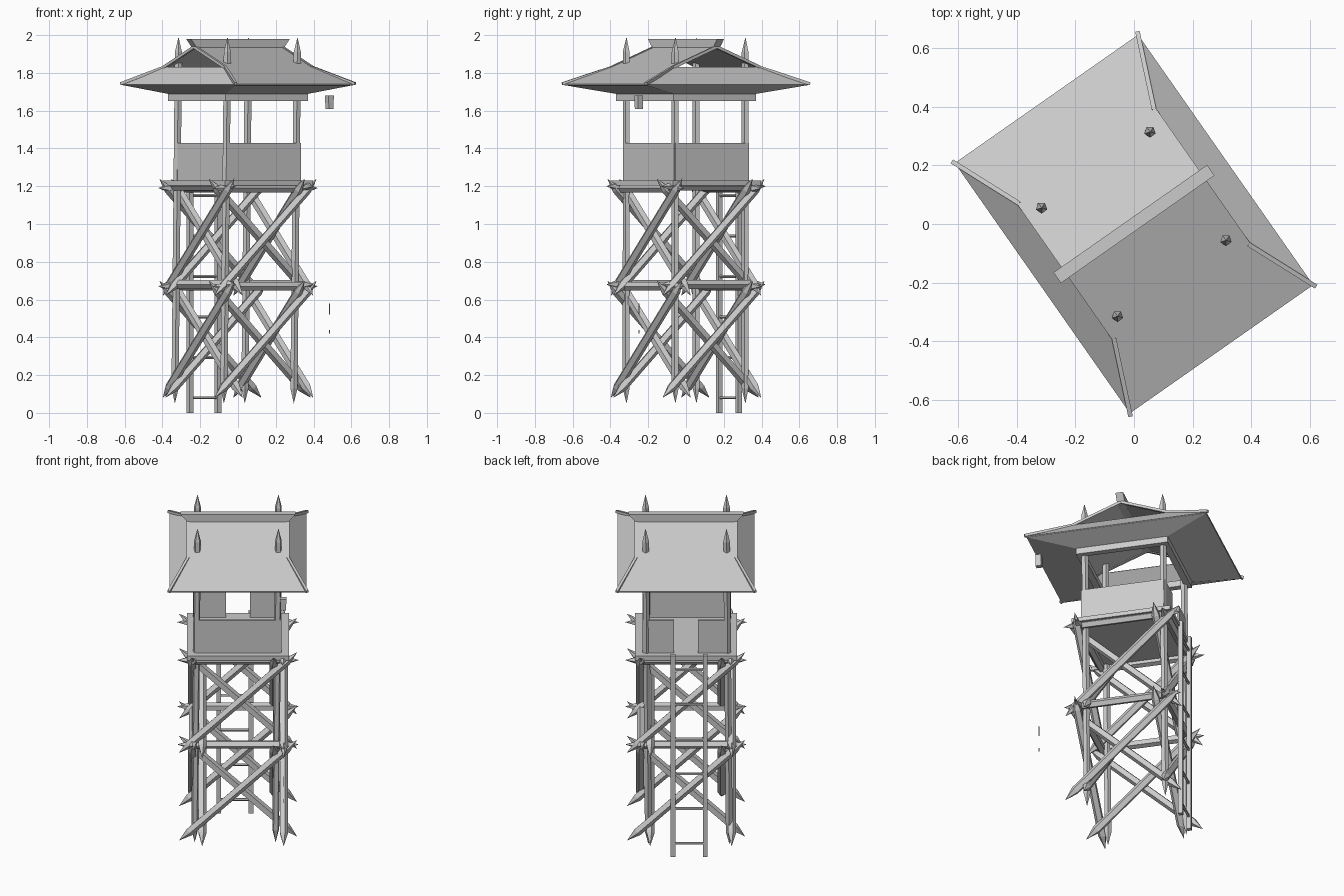
import bpy, bmesh, math
from mathutils import Vector, Matrix

cube = bpy.data.objects.get("Cube")
if cube:
    bpy.data.objects.remove(cube, do_unlink=True)

TURN = Matrix.Rotation(math.radians(35), 4, 'Z')   # whole tower stands turned on its base

grey = bpy.data.materials.new("weathered_grey")
grey.use_nodes = True
grey.diffuse_color = (0.6, 0.6, 0.6, 1)
grey.node_tree.nodes["Principled BSDF"].inputs["Base Color"].default_value = (0.6, 0.6, 0.6, 1)


def finish(name, bm):
    bmesh.ops.recalc_face_normals(bm, faces=bm.faces)
    bm.transform(TURN)
    mesh = bpy.data.meshes.new(name)
    bm.to_mesh(mesh)
    bm.free()
    mesh.materials.append(grey)
    obj = bpy.data.objects.new(name, mesh)
    bpy.context.scene.collection.objects.link(obj)
    return obj


def box(name, lo, hi, flare=0):
    """Box between two corners; flare stretches the top along x."""
    bm = bmesh.new()
    bmesh.ops.create_cube(bm, size=1)
    lo, hi = Vector(lo), Vector(hi)
    for v in bm.verts:
        top = v.co.z > 0
        side = math.copysign(flare, v.co.x) if top else 0
        v.co = Vector((lo[i] + (v.co[i] + 0.5) * (hi[i] - lo[i]) for i in range(3)))
        v.co.x += side
    return finish(name, bm)


def log(name, p, q, r, tip=0.0, sides=5):
    """Straight pole from p to q, sharpened over the length tip."""
    p, q = Vector(p), Vector(q)
    axis = (q - p).normalized()
    spin = axis.to_track_quat('Z', 'Y')
    bm = bmesh.new()
    rings = []
    for c in (p + axis * tip, q - axis * tip):
        rings.append([bm.verts.new(c + spin @ Vector((r * math.cos(a), r * math.sin(a), 0)))
                      for a in (math.tau * (i + 0.5) / sides for i in range(sides))])
    for i in range(sides):
        j = (i + 1) % sides
        bm.faces.new((rings[0][i], rings[0][j], rings[1][j], rings[1][i]))
    for ring, end in zip(rings, (p, q)):
        if tip:
            point = bm.verts.new(end)
            for i in range(sides):
                bm.faces.new((ring[i], ring[(i + 1) % sides], point))
        else:
            bm.faces.new(ring)
    return finish(name, bm)


def plates(name, polys, thick):
    bm = bmesh.new()
    for poly in polys:
        bm.faces.new([bm.verts.new(c) for c in poly])
    bmesh.ops.remove_doubles(bm, verts=bm.verts, dist=0.0001)
    obj = finish(name, bm)
    mod = obj.modifiers.new("thickness", 'SOLIDIFY')
    mod.thickness = thick
    mod.offset = 0
    return obj


# Corner posts, sharpened at both ends and leaning slightly
P = 0.226
for sx in (-1, 1):
    for sy in (-1, 1):
        log("corner_post", (sx * P - 0.016, sy * P + 0.011, 0.05), (sx * P, sy * P, 1.99), 0.02, 0.08)

# Bracing and rails on all four sides
for k in range(4):
    side = Matrix.Rotation(k * math.pi / 2, 4, 'Z')

    def at(along, out, z):
        return side @ Vector((along, -out, z))

    for z0, z1 in ((0.08, 0.70), (0.62, 1.24)):
        log("outer_brace", at(-0.33, 0.255, z0), at(0.33, 0.255, z1), 0.025, 0.08)
        log("inner_brace", at(0.33, 0.2, z0), at(-0.33, 0.2, z1), 0.025, 0.08)
    for z in (0.67, 1.19):
        log("side_rail", at(-0.34, 0.25, z + 0.01 * (k % 2)), at(0.34, 0.25, z + 0.01 * (k % 2)), 0.024, 0.07)
    # Beam under the roof
    log("roof_beam", at(-0.265, 0.247, 1.67), at(0.265, 0.247, 1.67), 0.026, 0, 4)

# Deck and parapet, with a gap at the ladder
D, H, T = 0.285, 0.236, 0.006
box("deck", (-D, -D, 1.205), (D, D, 1.23))
box("front_parapet", (-H, -H - T, 1.23), (H, -H + T, 1.43))
for s in (-1, 1):
    box("side_parapet", (s * H - T, -H, 1.23), (s * H + T, H, 1.43))
    a, b = sorted((s * 0.068, s * H))
    box("back_parapet", (a, H - T, 1.23), (b, H + T, 1.43))

# Ladder
for x in (-0.107, 0.073):
    box("ladder_rail", (x - 0.013, 0.277, 0), (x + 0.013, 0.303, 1.24))
for i in range(6):
    z = 0.08 + i * 0.214
    log("ladder_rung", (-0.107, 0.29, z), (0.073, 0.29, z), 0.008)

# Roof: two broad slopes, end skirts below open gables, and sloping soffits
E, B, S = (0.38, 0.52, 1.737), (0.28, 0.28, 1.83), (0.262, 0.262, 1.69)
R = (0.28, 0, 1.938)


def flip(c, sx, sy):
    return (c[0] * sx, c[1] * sy, c[2])


def strip(a, b, sx, sy):
    """Quad between two edges lying on one side of the roof."""
    ends = ((sx, -1), (sx, 1)) if sx else ((-1, sy), (1, sy))
    return [flip(a, *ends[0]), flip(a, *ends[1]), flip(b, *ends[1]), flip(b, *ends[0])]


slopes = [[flip(c, m, s) for c, m in ((E, -1), (E, 1), (B, 1), (R, 1), (R, -1), (B, -1))] for s in (-1, 1)]
plates("roof_slopes", slopes, 0.008)
plates("roof_skirts", [strip(E, B, s, 0) for s in (-1, 1)], 0.006)
plates("roof_soffit", [strip(E, S, s, 0) for s in (-1, 1)] + [strip(E, S, 0, s) for s in (-1, 1)], 0.004)
for sx in (-1, 1):
    for sy in (-1, 1):
        corner = flip((0.386, 0.53, 1.742), sx, sy)
        log("hip_trim", corner, flip(B, sx, sy), 0.011, 0, 4)
        log("gable_trim", flip(B, sx, sy), flip(R, sx, sy), 0.011, 0, 4)
box("ridge_beam", (-0.275, -0.022, 1.925), (0.275, 0.022, 1.98), 0.045)

# Hanging lantern and loose cord pieces below one eave
L = TURN.inverted() @ Vector((0.484, -0.25, 0))
box("lantern", (L.x - 0.014, L.y - 0.016, 1.61), (L.x + 0.014, L.y + 0.016, 1.68), 0.004)
for z0, z1 in ((0.52, 0.58), (0.42, 0.44)):
    box("cord_piece", (L.x - 0.002, L.y - 0.002, z0), (L.x + 0.002, L.y + 0.002, z1))
